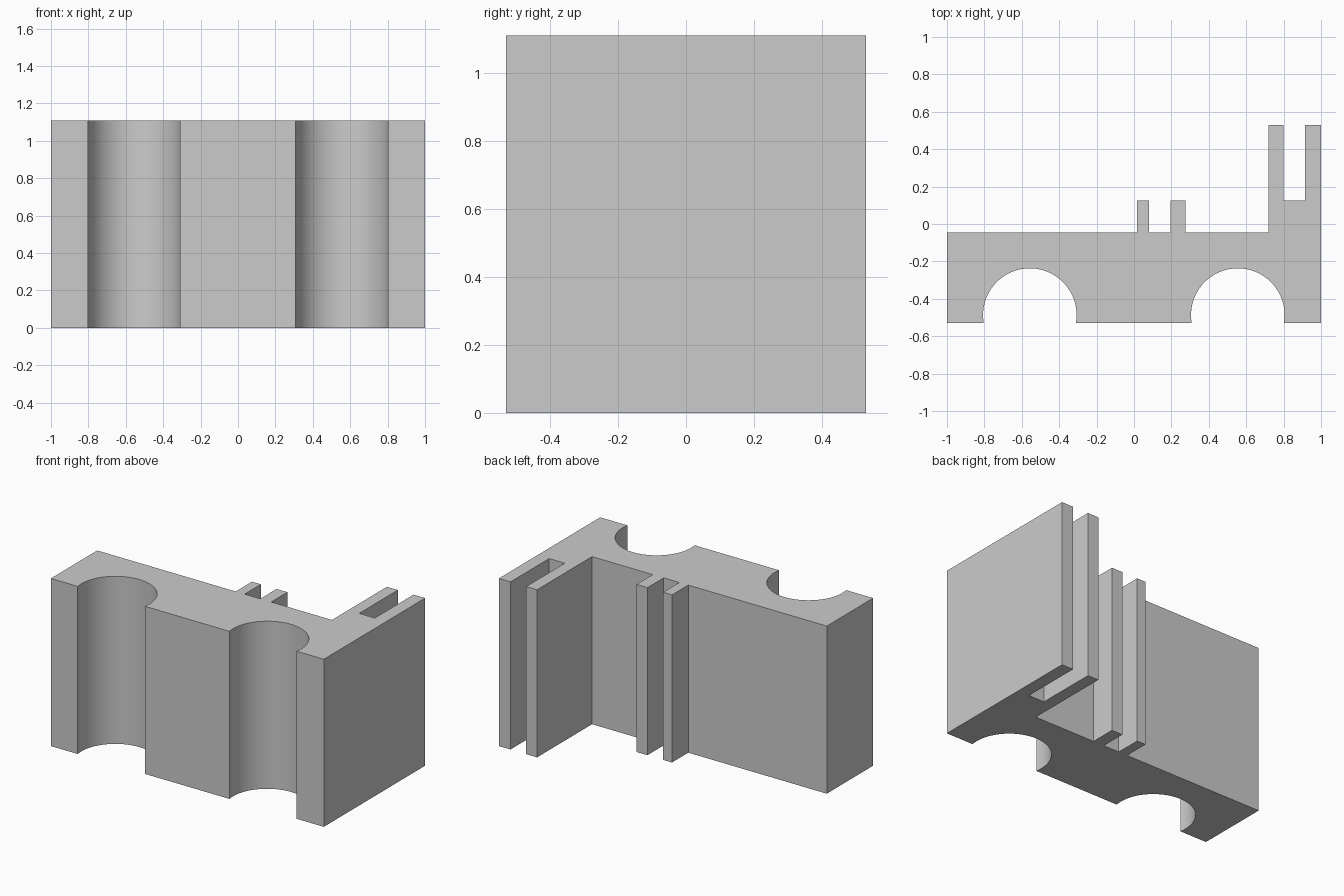
import bpy
import bmesh
from math import asin, cos, sin, pi

if "Cube" in bpy.data.objects:
    bpy.data.objects.remove(bpy.data.objects["Cube"], do_unlink=True)

HEIGHT = 1.11
FRONT, WALL, RIB, BACK = -0.53, -0.045, 0.125, 0.53
RADIUS, CENTRE_Y = 0.25, -0.487
STEPS = 40


def groove(cx):
    """Round channel cut into the front, traced from left to right."""
    dip = asin((CENTRE_Y - FRONT) / RADIUS)
    start, sweep = pi + dip, pi + 2 * dip
    return [(cx + RADIUS * cos(start - sweep * i / STEPS),
             CENTRE_Y + RADIUS * sin(start - sweep * i / STEPS))
            for i in range(STEPS + 1)]


def tab(x_high, x_low, base_high, tip, base_low):
    """Straight rib on the back, traced from right to left."""
    return [(x_high, base_high), (x_high, tip), (x_low, tip), (x_low, base_low)]


# Outline: front edge with two grooves, then the rails and ribs at the back
outline = [(-1, FRONT)] + groove(-0.557) + groove(0.555) + [(1, FRONT)]
outline += tab(1, 0.915, FRONT, BACK, RIB)[1:]
outline += tab(0.80, 0.72, RIB, BACK, WALL)
outline += tab(0.275, 0.195, WALL, RIB, WALL)
outline += tab(0.08, 0.015, WALL, RIB, WALL)
outline.append((-1, WALL))

# Extrude the outline upward
bm = bmesh.new()
base = bm.faces.new([bm.verts.new((x, y, 0)) for x, y in outline])
top = bmesh.ops.extrude_face_region(bm, geom=[base], use_keep_orig=True)
bmesh.ops.translate(bm, vec=(0, 0, HEIGHT),
                    verts=[v for v in top["geom"] if isinstance(v, bmesh.types.BMVert)])
bmesh.ops.recalc_face_normals(bm, faces=bm.faces)
mesh = bpy.data.meshes.new("grooved_block")
bm.to_mesh(mesh)
bm.free()
block = bpy.data.objects.new("grooved_block", mesh)
bpy.context.collection.objects.link(block)

# Plain grey
grey = bpy.data.materials.new("plain_grey")
grey.use_nodes = True
colour = (0.6, 0.6, 0.6, 1)
grey.diffuse_color = colour
grey.node_tree.nodes["Principled BSDF"].inputs["Base Color"].default_value = colour
mesh.materials.append(grey)

# Smooth grooves, sharp corners
bpy.ops.object.select_all(action="DESELECT")
block.select_set(True)
bpy.context.view_layer.objects.active = block
bpy.ops.object.shade_smooth_by_angle(angle=pi / 6)
